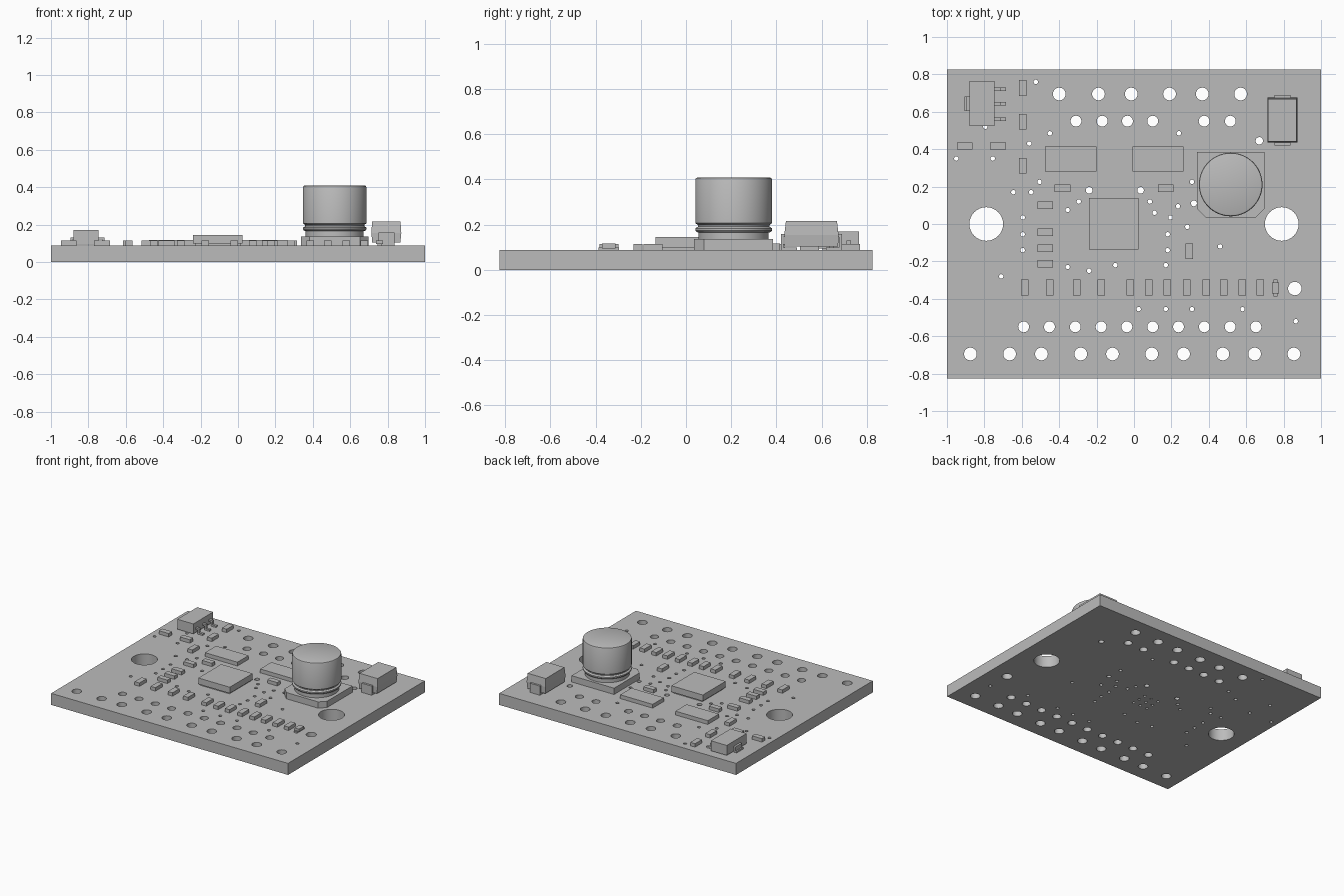
import bpy, bmesh, math
from mathutils import Matrix, Vector

cube = bpy.data.objects.get("Cube")
if cube:
    bpy.data.objects.remove(cube, do_unlink=True)

TOP = 0.088  # upper face of the board

grey = bpy.data.materials.new("plain grey")
grey.use_nodes = True
shade = (0.5, 0.5, 0.5, 1)
grey.diffuse_color = shade
for node in grey.node_tree.nodes:
    if node.type == "BSDF_PRINCIPLED":
        node.inputs["Base Color"].default_value = shade


def finish(name, bm):
    """Turn a bmesh into a named, coloured object."""
    bmesh.ops.recalc_face_normals(bm, faces=bm.faces)
    mesh = bpy.data.meshes.new(name)
    bm.to_mesh(mesh)
    bm.free()
    mesh.materials.append(grey)
    obj = bpy.data.objects.new(name, mesh)
    bpy.context.collection.objects.link(obj)
    return obj


def add_box(bm, low, high):
    low, high = Vector(low), Vector(high)
    place = Matrix.Translation((low + high) / 2) @ Matrix.Diagonal((high - low).to_4d())
    bmesh.ops.create_cube(bm, size=1, matrix=place)


def box(name, low, high):
    bm = bmesh.new()
    add_box(bm, low, high)
    return finish(name, bm)


def loft(name, rings):
    """Closed solid through rings that have equal point counts."""
    bm = bmesh.new()
    loops = [[bm.verts.new(p) for p in ring] for ring in rings]
    count = len(loops[0])
    for a, b in zip(loops, loops[1:]):
        for i in range(count):
            j = (i + 1) % count
            bm.faces.new((a[i], a[j], b[j], b[i]))
    bm.faces.new(loops[0])
    bm.faces.new(loops[-1])
    return finish(name, bm)


def ribbon(name, path, middle, width, thick=0.012, along_y=False):
    """Bent metal strip following a (run, z) path."""
    bm = bmesh.new()
    half, t = width / 2, thick / 2
    for (r1, z1), (r2, z2) in zip(path, path[1:]):
        low = (min(r1, r2) - t, middle - half, min(z1, z2) - t)
        high = (max(r1, r2) + t, middle + half, max(z1, z2) + t)
        if along_y:
            low, high = (low[1], low[0], low[2]), (high[1], high[0], high[2])
        add_box(bm, low, high)
    return finish(name, bm)


# Drilled holes: (x, y, radius)
holes = [(-.79, 0, .09), (.79, 0, .09), (.86, -.345, .036), (.67, .445, .02)]
holes += [(x, .695, .034) for x in (-.4, -.19, -.015, .19, .365, .57)]
holes += [(x, .55, .029) for x in (-.31, -.17, -.035, .1, .375, .515)]
holes += [(-.59 + i * .138, -.55, .029) for i in range(10)]
for i in range(5):
    holes += [(-.875 + i * .38, -.695, .034), (-.665 + i * .38, -.695, .034)]

# Small vias, listed row by row from the back
via_rows = {
    .76: [-.525], .52: [-.795], .485: [-.45, .24], .43: [-.56], .35: [-.95, -.755],
    .225: [-.505, .31], .17: [-.645, -.55], .12: [-.295, .085], .095: [.235],
    .075: [-.355], .06: [.11], .035: [-.595, .195], -.015: [.285],
    -.055: [-.595, .18], -.12: [.46], -.14: [-.595, .18], -.22: [-.1, .17],
    -.23: [-.355], -.25: [-.24], -.28: [-.71], -.455: [.025, .17, .31, .58],
    -.52: [.865],
}
for y, xs in via_rows.items():
    holes += [(x, y, .012) for x in xs]
holes += [(-.24, .18, .018), (.035, .18, .018), (.32, .11, .016)]
holes += [(-.107 + i * .06, j * .06, .01) for i in (-1, 0, 1) for j in (-1, 0, 1)]

# Circuit board with every hole cut through
board = box("circuit_board", (-1, -.825, 0), (1, .825, TOP))
bm = bmesh.new()
for x, y, r in holes:
    bmesh.ops.create_cone(bm, cap_ends=True, segments=32 if r > .02 else 14,
                          radius1=r, radius2=r, depth=.4,
                          matrix=Matrix.Translation((x, y, TOP / 2)))
drill = finish("hole_cutter", bm)
drill.hide_render = True
cut = board.modifiers.new("holes", "BOOLEAN")
cut.operation = "DIFFERENCE"
cut.solver = "EXACT"
cut.object = drill
bpy.context.view_layer.objects.active = board
bpy.ops.object.modifier_apply(modifier=cut.name)
bpy.data.objects.remove(drill, do_unlink=True)

# Small surface-mounted parts
upright = [(x, -.34) for x in (-.585, -.45, -.305, -.175, -.02, .08, .177,
                               .283, .385, .48, .58, .675)]
upright += [(-.595, y) for y in (.727, .547, .312)] + [(.295, -.145)]
flat = [(-.905, .417), (-.727, .417), (-.382, .19), (.17, .19)]
flat += [(-.475, y) for y in (.1, -.043, -.13, -.213)]
for name, spots, hx, hy in (("upright_chip", upright, .02, .042),
                            ("sideways_chip", flat, .042, .02)):
    for x, y in spots:
        box(name, (x - hx, y - hy, TOP), (x + hx, y + hy, .114))

# Tiny diode at the end of the front row
box("small_diode_body", (.738, -.372, .095), (.775, -.312, .116))
box("small_diode_leads", (.745, -.387, TOP), (.768, -.297, .1))

# Integrated circuits
for x in (-.338, .128):
    box("memory_chip", (x - .137, .28, TOP), (x + .137, .415, .117))
box("processor_pad", (-.23, -.125, TOP), (.015, .13, .1))
box("processor_chip", (-.24, -.135, .098), (.025, .14, .145))

# Voltage regulator with one wide tab and three legs
box("regulator_body", (-.88, .525, .094), (-.745, .765, .17))
ribbon("regulator_tab", [(-.87, .125), (-.89, .125), (-.89, .094), (-.9, .094)], .643, .08)
for y in (.72, .643, .56):
    ribbon("regulator_leg", [(-.75, .125), (-.72, .125), (-.72, .094), (-.69, .094)], y, .02)

# Capacitor base with two chamfered corners
left, right, front, back, c = .338, .697, .035, .385, .045
outline = [(left, back), (left, front + c), (left + c, front),
           (right - c, front), (right, front + c), (right, back)]
loft("capacitor_base", [[(x, y, z) for x, y in outline] for z in (TOP, .136)])

# Capacitor can, turned from a radius and height profile
profile = [(.155, .13), (.155, .165), (.165, .168), (.17, .175), (.17, .184),
           (.158, .191), (.158, .198), (.17, .207), (.17, .399), (.167, .406), (.16, .409)]
turns = [math.tau * i / 64 for i in range(64)]
can = loft("capacitor_can", [[(.517 + r * math.cos(a), .211 + r * math.sin(a), z)
                              for a in turns] for r, z in profile])

# Large diode: bulging body and two folded leads
cx, cy = .793, .555
corners = [(-1, -1), (1, -1), (1, 1), (-1, 1)]
loft("diode_body", [[(cx + sx * hx, cy + sy * hy, z) for sx, sy in corners]
                    for hx, hy, z in ((.075, .118, .103), (.08, .12, .155), (.076, .113, .216))])
for side in (-1, 1):
    ribbon("diode_lead", [(cy + side * run, z) for run, z in
                          ((.11, .152), (.129, .152), (.129, .094), (.07, .094))],
           cx, .085, along_y=True)

# Smooth the round parts while keeping their edges crisp
bpy.ops.object.select_all(action="DESELECT")
for obj in (board, can):
    obj.select_set(True)
bpy.context.view_layer.objects.active = can
bpy.ops.object.shade_smooth_by_angle(angle=math.radians(30))
